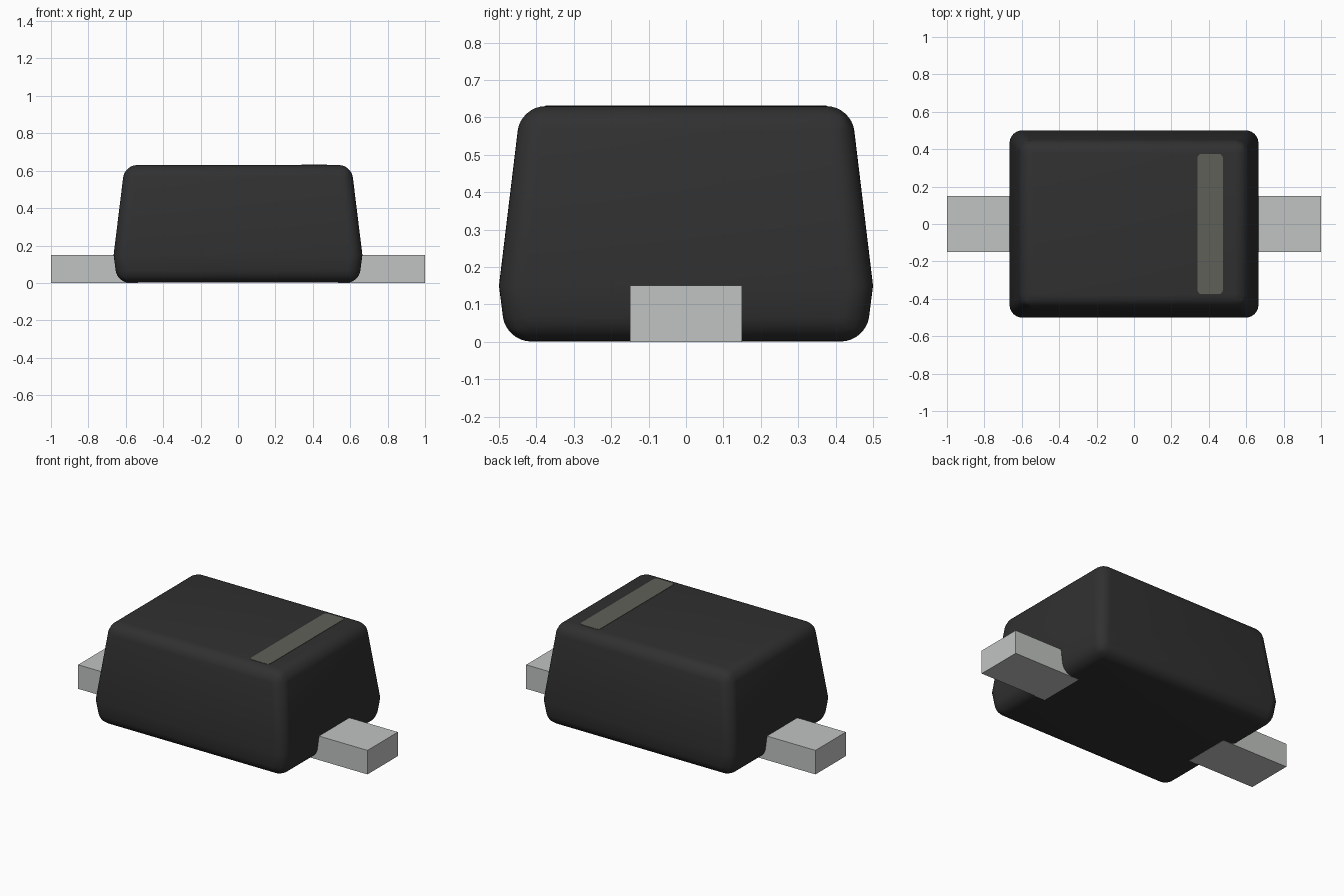
import bpy, bmesh, math

cube = bpy.data.objects.get("Cube")
if cube:
    bpy.data.objects.remove(cube, do_unlink=True)


def material(name, rgb):
    m = bpy.data.materials.new(name)
    m.use_nodes = True
    colour = (*rgb, 1.0)
    m.diffuse_color = colour
    m.node_tree.nodes["Principled BSDF"].inputs["Base Color"].default_value = colour
    return m


def add_object(name, bm, mat):
    bmesh.ops.recalc_face_normals(bm, faces=bm.faces)
    mesh = bpy.data.meshes.new(name)
    bm.to_mesh(mesh)
    bm.free()
    mesh.materials.append(mat)
    obj = bpy.data.objects.new(name, mesh)
    bpy.context.collection.objects.link(obj)
    return obj


def box(name, x0, x1, y0, y1, z0, z1, mat, corner=0.0):
    """Axis-aligned box, optionally with rounded upright edges."""
    bm = bmesh.new()
    bmesh.ops.create_cube(bm, size=1)
    for v in bm.verts:
        v.co = ((x0 + x1) / 2 + v.co.x * (x1 - x0),
                (y0 + y1) / 2 + v.co.y * (y1 - y0),
                (z0 + z1) / 2 + v.co.z * (z1 - z0))
    if corner:
        upright = [e for e in bm.edges if abs(e.verts[0].co.z - e.verts[1].co.z) > 1e-5]
        bmesh.ops.bevel(bm, geom=upright, offset=corner, segments=5,
                        profile=0.5, affect='EDGES')
    return add_object(name, bm, mat)


black = material("black_plastic", (0.030, 0.030, 0.030))
metal = material("grey_metal", (0.53, 0.55, 0.535))
mark = material("stripe_grey", (0.118, 0.118, 0.102))

# Body: three stacked rectangles, widest at the parting line
MID = 0.15
sections = [(0.001, 0.646, 0.481), (MID, 0.665, 0.5), (0.63, 0.606, 0.442)]
bm = bmesh.new()
rings = [[bm.verts.new((sx * hx, sy * hy, z))
          for sx, sy in ((-1, -1), (1, -1), (1, 1), (-1, 1))]
         for z, hx, hy in sections]
bm.faces.new(rings[0][::-1])
bm.faces.new(rings[2])
for low, high in zip(rings, rings[1:]):
    for i in range(4):
        j = (i + 1) % 4
        bm.faces.new((low[i], low[j], high[j], high[i]))

# Round every edge except the parting line
rounded = [e for e in bm.edges if not all(abs(v.co.z - MID) < 1e-5 for v in e.verts)]
bmesh.ops.bevel(bm, geom=rounded, offset=0.066, offset_type='OFFSET',
                segments=8, profile=0.5, affect='EDGES')
body = add_object("body", bm, black)
bpy.ops.object.select_all(action='DESELECT')
body.select_set(True)
bpy.context.view_layer.objects.active = body
bpy.ops.object.shade_smooth_by_angle(angle=math.radians(30))

# Flat leads, reaching a little way under the body
box("left_lead", 0.535, 1.0, -0.15, 0.15, 0.0, 0.15, metal)
box("right_lead", -1.0, -0.535, -0.15, 0.15, 0.0, 0.15, metal)

# Polarity stripe on the top
box("polarity_stripe", 0.34, 0.475, -0.375, 0.375, 0.627, 0.632, mark, corner=0.022)
